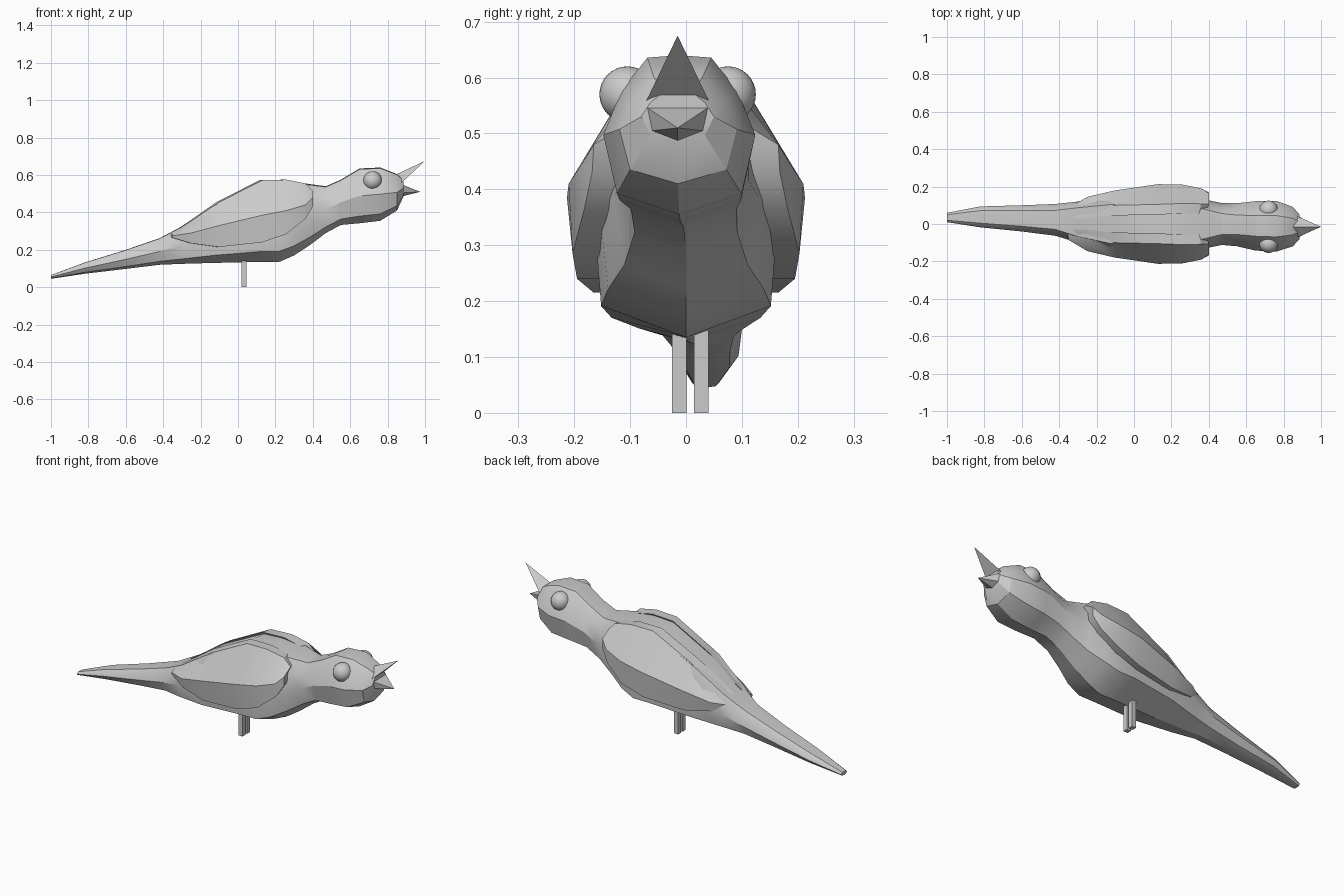
import bpy, bmesh, math
from mathutils import Vector

if "Cube" in bpy.data.objects:
    bpy.data.objects.remove(bpy.data.objects["Cube"])


def finish(name, bm, angle=28):
    bmesh.ops.recalc_face_normals(bm, faces=bm.faces[:])
    me = bpy.data.meshes.new(name)
    bm.to_mesh(me)
    bm.free()
    ob = bpy.data.objects.new(name, me)
    bpy.context.collection.objects.link(ob)
    bpy.ops.object.select_all(action='DESELECT')
    bpy.context.view_layer.objects.active = ob
    ob.select_set(True)
    if angle:
        bpy.ops.object.shade_smooth_by_angle(angle=math.radians(angle))
    return ob


def loft(name, rings, angle=28):
    bm = bmesh.new()
    loops = [[bm.verts.new(p) for p in r] for r in rings]
    n = len(loops[0])
    for a, b in zip(loops, loops[1:]):
        for i in range(n):
            j = (i + 1) % n
            bm.faces.new((a[i], a[j], b[j], b[i]))
    bm.faces.new(loops[0])
    bm.faces.new(loops[-1])
    return finish(name, bm, angle)


def body_ring(x, cy, hw, zb, zt, top, low):
    # half section from keel to spine, then mirrored
    half = [(0, 0), (low, .13), (1, .5), ((1 + top) / 2 + .05, .78), (top, .985), (0, 1)]
    pts = half + [(-u, v) for u, v in half[-2:0:-1]]
    return [(x, cy + u * hw, zb + v * (zt - zb)) for u, v in pts]


# body, head and tail: x, centre y, half width, bottom z, top z, crown width, keel width
stations = [
    (-1.00, .035, .025, .045, .065, .6, .7),
    (-.82, .038, .056, .072, .132, .6, .7),
    (-.60, .030, .070, .098, .200, .6, .7),
    (-.42, .022, .085, .120, .262, .6, .75),
    (-.30, .010, .110, .125, .325, .7, .85),
    (-.13, .000, .148, .130, .440, .7, .9),
    (.12, .000, .165, .135, .565, .65, .92),
    (.22, .000, .165, .135, .570, .63, .92),
    (.30, .000, .155, .170, .565, .62, .9),
    (.38, .000, .130, .222, .552, .60, .85),
    (.47, .000, .112, .290, .540, .50, .82),
    (.55, -.004, .115, .333, .575, .45, .82),
    (.65, -.010, .132, .342, .635, .42, .82),
    (.76, -.012, .136, .355, .640, .42, .82),
    (.85, -.014, .105, .410, .605, .42, .82),
    (.885, -.015, .065, .485, .575, .40, .75),
]
loft("body", [body_ring(*s) for s in stations])

# wings: x, then (y, z) for top edge, middle and bottom edge
wing = [
    (-.35, (.070, .285), (.085, .275), (.085, .265)),
    (-.25, (.085, .350), (.145, .290), (.130, .235)),
    (-.10, (.100, .455), (.180, .330), (.165, .215)),
    (.13, (.105, .572), (.213, .385), (.195, .240)),
    (.26, (.110, .575), (.210, .410), (.203, .285)),
    (.36, (.108, .555), (.190, .440), (.182, .365)),
    (.40, (.108, .515), (.165, .480), (.168, .430)),
]
for side, label in ((-1, "right_wing"), (1, "left_wing")):
    rings = []
    for x, *pts in wing:
        outer = [(x, side * y, z) for y, z in pts]
        inner = [(x - .015, side * max(y - .055, .03), z) for y, z in reversed(pts)]
        rings.append(outer + inner)
    loft(label, rings)


def solid(name, points):
    bm = bmesh.new()
    for p in points:
        bm.verts.new(p)
    bmesh.ops.convex_hull(bm, input=bm.verts[:])
    return finish(name, bm, 0)


# open beak
mid = -.015
solid("upper_beak", [(1, mid, .675), (.865, mid - .06, .55), (.865, mid + .06, .55), (.85, mid, .605)])
solid("lower_beak", [(.975, mid, .51), (.875, mid - .06, .55), (.875, mid + .06, .55),
                     (.885, mid - .045, .505), (.885, mid + .045, .505), (.875, mid, .485)])

# eyes
for y, label in ((-.105, "right_eye"), (.075, "left_eye")):
    bm = bmesh.new()
    bmesh.ops.create_uvsphere(bm, u_segments=24, v_segments=16, radius=.05)
    bmesh.ops.translate(bm, verts=bm.verts[:], vec=Vector((.72, y, .57)))
    finish(label, bm, 60)

# legs
for y, label in ((-.012, "right_leg"), (.027, "left_leg")):
    bm = bmesh.new()
    bmesh.ops.create_cube(bm, size=1)
    bmesh.ops.scale(bm, verts=bm.verts[:], vec=Vector((.026, .026, .17)))
    bmesh.ops.translate(bm, verts=bm.verts[:], vec=Vector((.033, y, .085)))
    finish(label, bm, 0)
